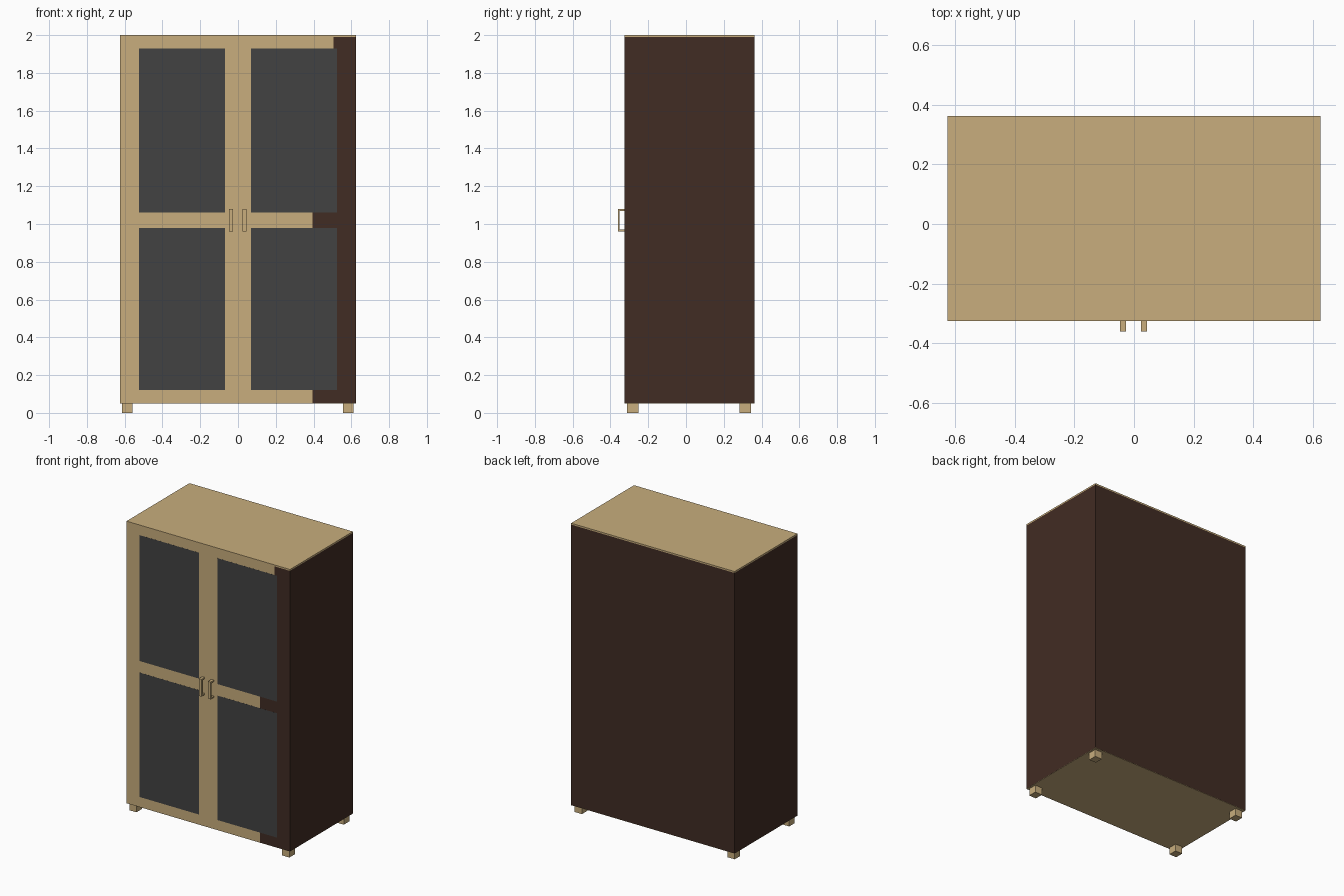
import bpy, bmesh

if "Cube" in bpy.data.objects:
    bpy.data.objects.remove(bpy.data.objects["Cube"])


def material(name, rgb):
    m = bpy.data.materials.new(name)
    m.diffuse_color = (*rgb, 1)
    m.use_nodes = True
    m.node_tree.nodes["Principled BSDF"].inputs["Base Color"].default_value = m.diffuse_color
    return m


TAN = material("light wood", (0.578, 0.423, 0.205))
DARK = material("dark wood", (0.053, 0.025, 0.017))
GREY = material("charcoal panel", (0.054, 0.054, 0.054))


def boxes(name, mat, *ranges):
    """One object made of boxes, each (x0, x1, y0, y1, z0, z1)."""
    bm = bmesh.new()
    for x0, x1, y0, y1, z0, z1 in ranges:
        verts = bmesh.ops.create_cube(bm, size=1)["verts"]
        for v in verts:
            v.co.x = x1 if v.co.x > 0 else x0
            v.co.y = y1 if v.co.y > 0 else y0
            v.co.z = z1 if v.co.z > 0 else z0
    me = bpy.data.meshes.new(name)
    bm.to_mesh(me)
    bm.free()
    me.materials.append(mat)
    ob = bpy.data.objects.new(name, me)
    bpy.context.collection.objects.link(ob)
    return ob


W = 0.625                  # half width
F, B = -0.325, 0.362       # front and back planes
FI = F + 0.002             # back of the door faces
Z0, Z1 = 0.052, 1.99       # between bottom and top boards

# Carcass
boxes("top_board", TAN, (-W, W, F, B, Z1, 2.0))
boxes("bottom_board", TAN, (-W, W, F, B, 0.05, Z0))
boxes("back_board", DARK, (-W + 0.01, W - 0.01, B - 0.01, B, Z0, Z1))
for name, s in (("left", -1), ("right", 1)):
    x0, x1 = sorted((s * W, s * (W - 0.01)))
    boxes(name + "_side", DARK, (x0, x1, FI, B, Z0, Z1))

# Door frames: stiles and rails around two openings each
IN, OUT = 0.07, 0.525
rails = ((Z0, 0.12, 0.395), (0.98, 1.06, 0.395), (1.93, Z1, 0.505))
boxes("left_door_frame", TAN,
      (-W, -OUT, F, FI, Z0, Z1), (-IN, 0, F, FI, Z0, Z1),
      *[(-OUT, -IN, F, FI, a, b) for a, b, _ in rails])
boxes("right_door_frame", TAN,
      (0, IN, F, FI, Z0, Z1),
      *[(IN, split, F, FI, a, b) for a, b, split in rails])
# Dark outer part of the right door
boxes("right_door_dark_edge", DARK,
      (OUT, W, F, FI, Z0, Z1),
      *[(split, OUT, F, FI, a, b) for a, b, split in rails])

# Door panels
for name, x0, x1 in (("left", -OUT, -IN), ("right", IN, OUT)):
    boxes(name + "_door_panels", GREY,
          *[(x0, x1, F - 0.0005, FI, a, b) for a, b in ((0.12, 0.98), (1.06, 1.93))])

# Bracket handles
for name, x in (("left", -0.047), ("right", 0.024)):
    boxes(name + "_handle", TAN,
          (x, x + 0.02, -0.361, -0.351, 0.96, 1.08),
          (x, x + 0.02, -0.351, F, 0.96, 0.97),
          (x, x + 0.02, -0.351, F, 1.07, 1.08))

# Feet
for xn, x in (("left", -0.613), ("right", 0.556)):
    for yn, y in (("front", -0.312), ("back", 0.283)):
        boxes(f"{yn}_{xn}_foot", TAN, (x, x + 0.055, y, y + 0.06, 0, 0.05))
